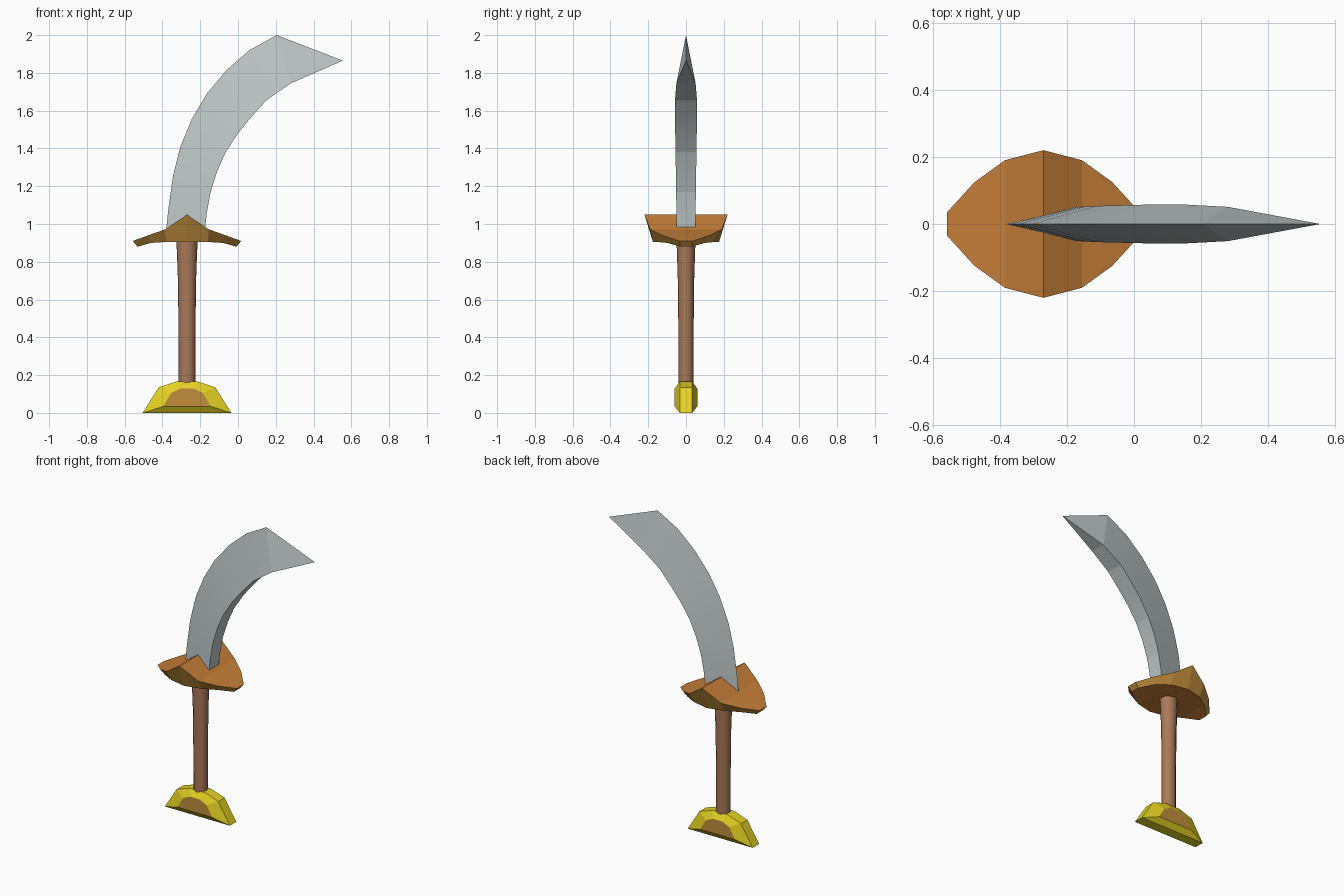
import bpy, bmesh
from math import sin, cos, pi, radians

if "Cube" in bpy.data.objects:
    bpy.data.objects.remove(bpy.data.objects["Cube"])

AXIS = -0.27  # x of the grip, guard and pommel


def material(name, rgb):
    m = bpy.data.materials.new(name)
    m.use_nodes = True
    m.diffuse_color = (*rgb, 1)
    m.node_tree.nodes["Principled BSDF"].inputs["Base Color"].default_value = (*rgb, 1)
    return m


steel = material("steel", (0.52, 0.57, 0.57))
orange = material("orange_wood", (0.56, 0.21, 0.04))
bronze = material("bronze", (0.53, 0.27, 0.045))
gold = material("gold", (0.77, 0.64, 0.016))
leather = material("leather", (0.40, 0.19, 0.10))


def loft(name, rings, mats, smooth=None, rule=None):
    """Skin closed rings of points, cap both ends and colour faces by a rule."""
    bm = bmesh.new()
    loops = [[bm.verts.new(p) for p in ring] for ring in rings]
    for a, b in zip(loops, loops[1:]):
        for i in range(len(a)):
            j = (i + 1) % len(a)
            bm.faces.new((a[i], a[j], b[j], b[i]))
    bm.faces.new(loops[0])
    bm.faces.new(loops[-1])
    bmesh.ops.remove_doubles(bm, verts=bm.verts, dist=0.0005)
    bmesh.ops.recalc_face_normals(bm, faces=bm.faces)
    if rule:
        for f in bm.faces:
            f.material_index = rule(f)
    mesh = bpy.data.meshes.new(name)
    bm.to_mesh(mesh)
    bm.free()
    for m in mats:
        mesh.materials.append(m)
    ob = bpy.data.objects.new(name, mesh)
    bpy.context.collection.objects.link(ob)
    if smooth:
        bpy.ops.object.select_all(action='DESELECT')
        ob.select_set(True)
        bpy.context.view_layer.objects.active = ob
        bpy.ops.object.shade_smooth_by_angle(angle=radians(smooth))
    return ob


# Curved blade: sharp outer edge, flat inner spine, pointed tip
outer = [(-0.38, 0.97), (-0.37, 1.07), (-0.345, 1.25), (-0.305, 1.41), (-0.245, 1.555),
         (-0.165, 1.69), (-0.06, 1.815), (0.06, 1.92), (0.205, 2.0), (0.555, 1.865)]
inner = [(-0.175, 0.97), (-0.165, 1.06), (-0.145, 1.17), (-0.11, 1.28), (-0.065, 1.38),
         (0, 1.48), (0.065, 1.56), (0.15, 1.655), (0.28, 1.745), (0.555, 1.865)]
half = [0.05, 0.051, 0.052, 0.054, 0.055, 0.057, 0.058, 0.058, 0.051, 0]
loft("blade", [[(ox, 0, oz), (ix, -w, iz), (ix, w, iz)]
               for (ox, oz), (ix, iz), w in zip(outer, inner, half)], [steel], smooth=7)

# Ridged guard: each station is top (dx, y, z) and bottom (dx, y, z)
stations = [((0, 0.22, 1.05), (0, 0.175, 0.905)),
            ((0.115, 0.19, 0.972), (0.11, 0.15, 0.905)),
            ((0.205, 0.125, 0.94), (0.19, 0.1, 0.9)),
            ((0.287, 0.035, 0.91), (0.262, 0.03, 0.88))]


def guard_ring(side, top, bottom):
    (tx, ty, tz), (bx, by, bz) = top, bottom
    tx, bx = AXIS + side * tx, AXIS + side * bx
    return [(tx, -ty, tz), (tx, ty, tz), (bx, by, bz), (bx, -by, bz)]


guard = [guard_ring(-1, *s) for s in reversed(stations)]
guard += [guard_ring(1, *s) for s in stations[1:]]


def guard_rule(face):
    # top and underside are orange, the rim is bronze
    ys = [v.co.y for v in face.verts]
    is_end = abs(face.calc_center_median().x - AXIS) > 0.26
    return 1 if is_end or min(ys) > 0 or max(ys) < 0 else 0


loft("guard", guard, [orange, bronze], rule=guard_rule)

# Tapered round grip
SIDES = 12
grip = [(0.13, 0.044), (0.45, 0.045), (0.7, 0.048), (0.84, 0.053), (0.93, 0.057)]
loft("grip", [[(AXIS + r * cos(2 * pi * i / SIDES), 0.9 * r * sin(2 * pi * i / SIDES), z)
               for i in range(SIDES)] for z, r in grip], [leather], smooth=35)

# Bevelled half-moon pommel with a bronze panel on each face


def arch(points, y):
    right = [(AXIS + dx, y, z) for dx, z in points]
    left = [(AXIS - dx, y, z) for dx, z in reversed(points)]
    return right + left


rim = [(0.235, 0), (0.15, 0.135), (0.055, 0.167)]
panel = [(0.125, 0.035), (0.085, 0.105), (0.035, 0.128)]
loft("pommel", [arch(panel, -0.06), arch(rim, -0.033), arch(rim, 0.033), arch(panel, 0.06)],
     [gold, bronze], rule=lambda f: int(abs(f.normal.y) > 0.99))
